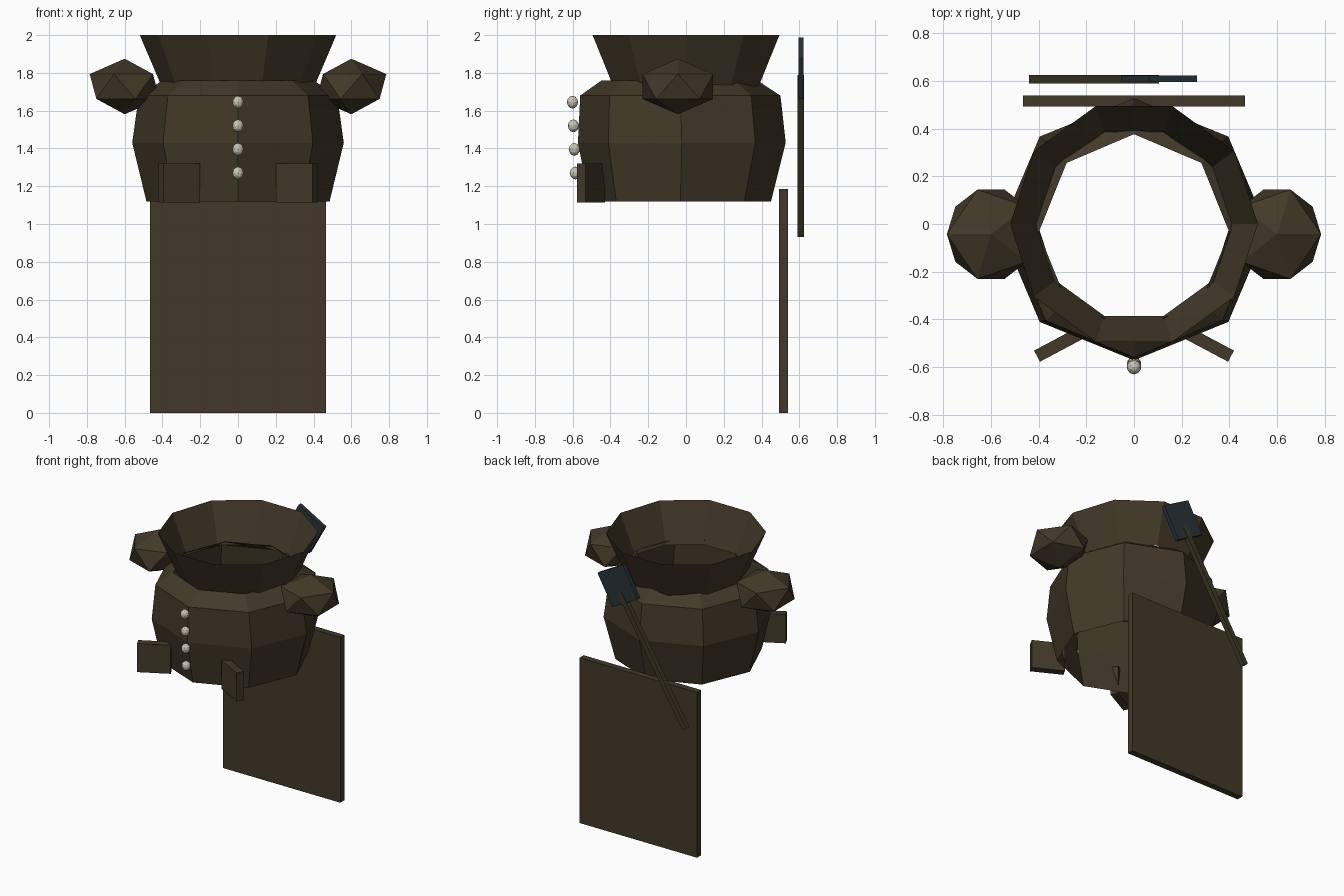
import bpy, bmesh, math
from mathutils import Matrix, Vector

if "Cube" in bpy.data.objects:
    bpy.data.objects.remove(bpy.data.objects["Cube"])


def material(name, rgb):
    m = bpy.data.materials.new(name)
    m.diffuse_color = (*rgb, 1)
    m.use_nodes = True
    m.node_tree.nodes["Principled BSDF"].inputs["Base Color"].default_value = m.diffuse_color
    return m


CLOTH = material("dark brown cloth", (0.055, 0.041, 0.021))
WOOD = material("dark wood", (0.050, 0.041, 0.018))
STEEL = material("blue grey steel", (0.022, 0.034, 0.040))
IVORY = material("ivory", (0.60, 0.56, 0.48))


def finish(name, bm, mat):
    bmesh.ops.recalc_face_normals(bm, faces=bm.faces)
    me = bpy.data.meshes.new(name)
    bm.to_mesh(me)
    bm.free()
    me.materials.append(mat)
    ob = bpy.data.objects.new(name, me)
    bpy.context.collection.objects.link(ob)
    return ob


def tube(name, sides, rings, mat):
    """Open low-poly tube; each ring is (z, centre y, radius x, radius y)."""
    bm = bmesh.new()
    loops = []
    for z, cy, rx, ry in rings:
        loops.append([bm.verts.new((rx * math.cos(2 * math.pi * i / sides),
                                    cy + ry * math.sin(2 * math.pi * i / sides), z))
                      for i in range(sides)])
    for a, b in zip(loops, loops[1:]):
        for i in range(sides):
            j = (i + 1) % sides
            bm.faces.new((a[i], a[j], b[j], b[i]))
    return finish(name, bm, mat)


def box(name, centre, size, mat, axis='Z', angle=0):
    bm = bmesh.new()
    m = (Matrix.Translation(centre) @ Matrix.Rotation(math.radians(angle), 4, axis)
         @ Matrix.Diagonal((*size, 1)))
    bmesh.ops.create_cube(bm, size=1, matrix=m)
    return finish(name, bm, mat)


def ico(name, centre, radii, mat, subdivisions=1):
    bm = bmesh.new()
    m = Matrix.Translation(centre) @ Matrix.Diagonal((*radii, 1))
    bmesh.ops.create_icosphere(bm, subdivisions=subdivisions, radius=1, matrix=m)
    return finish(name, bm, mat)


# Coat body and flared collar, both open at top and bottom
tube("coat_body", 8, [(1.12, -0.03, 0.485, 0.48), (1.43, -0.022, 0.56, 0.55),
                      (1.68, -0.03, 0.525, 0.53), (1.76, -0.035, 0.40, 0.412)], CLOTH)
tube("collar", 10, [(1.73, 0, 0.405, 0.405), (2.0, 0, 0.52, 0.52)], CLOTH)

# Shoulder puffs and angled pockets on both sides
for side, s in (("right", 1), ("left", -1)):
    ico(side + "_shoulder", (0.6 * s, -0.043, 1.728), (0.207 * s, 0.22, 0.147), CLOTH)
    box(side + "_pocket", (0.31 * s, -0.503, 1.217), (0.22, 0.053, 0.205), CLOTH, 'Z', -28 * s)

# Front buttons
for i in range(4):
    ico("button_%d" % (i + 1), (0, -0.586 - 0.005 * i, 1.27 + 0.125 * i),
        (0.03, 0.03, 0.034), IVORY, 2)

# Hanging back panel
box("back_panel", (0, 0.516, 0.592), (0.93, 0.046, 1.184), CLOTH)

# Tool slung across the back
low, high = Vector((-0.425, 0.608, 0.94)), Vector((0.09, 0.608, 1.78))
d = high - low
box("tool_handle", (low + high) / 2, (0.036, 0.035, d.length), WOOD,
    'Y', math.degrees(math.atan2(d.x, d.z)))
box("tool_head", (0.105, 0.609, 1.825), (0.23, 0.028, 0.245), STEEL, 'Y', 29)
